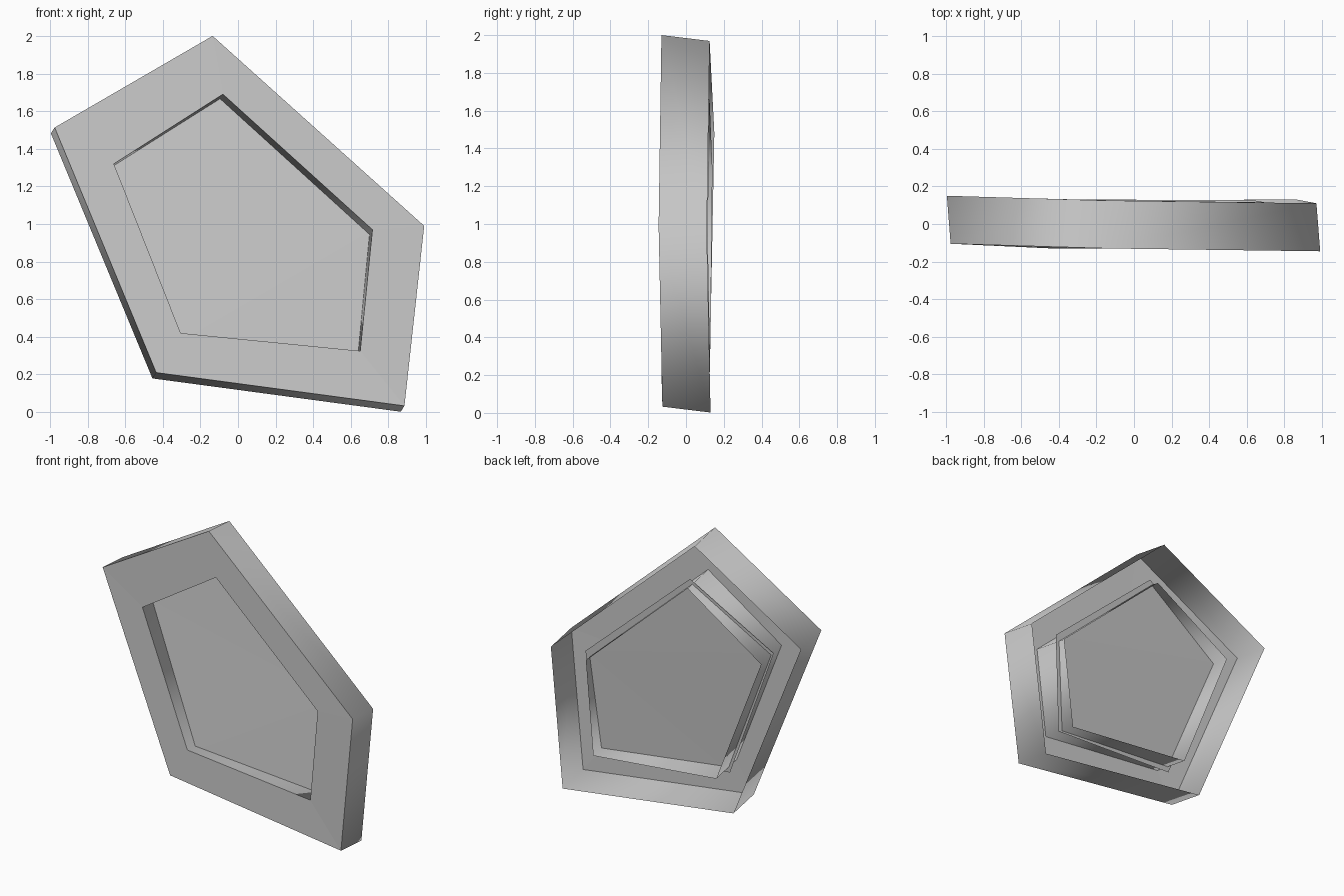
import bpy, bmesh
from mathutils import Vector

cube = bpy.data.objects.get("Cube")
if cube:
    bpy.data.objects.remove(cube, do_unlink=True)

grey = bpy.data.materials.new("plain grey")
grey.use_nodes = True
grey.diffuse_color = (0.6, 0.6, 0.6, 1)
grey.node_tree.nodes["Principled BSDF"].inputs["Base Color"].default_value = grey.diffuse_color

# Corners in order: top, left, lower left, lower right, upper right
OUTER = [(-.135, -.13, 2.0), (.99, -.145, .99), (.885, -.125, .033),
         (-.435, -.13, .21), (-.975, -.105, 1.513)]
OPENING = [(-.08, -.13, 1.69), (.715, -.14, .97), (.65, -.128, .325),
           (-.305, -.125, .42), (-.66, -.115, 1.32)]
PANEL = [(-.08, .07, 1.70), (.73, .07, .98), (.67, .025, .29),
         (-.32, -.03, .37), (-.69, .015, 1.32)]
DEPTH = Vector((-.02, .255, -.031))   # slanted push from front to back


def finish(name, bm):
    mesh = bpy.data.meshes.new(name)
    bm.to_mesh(mesh)
    bm.free()
    mesh.materials.append(grey)
    obj = bpy.data.objects.new(name, mesh)
    bpy.context.collection.objects.link(obj)
    return obj


def loop(bm, points, offset=Vector()):
    return [bm.verts.new(Vector(p) + offset) for p in points]


def bridge(bm, a, b, smooth):
    n = len(a)
    for i in range(n):
        j = (i + 1) % n
        face = bm.faces.new((a[i], a[j], b[j], b[i]))
        face.smooth = smooth


# Frame: front ring, outer wall and opening wall, open at the back
bm = bmesh.new()
outer, inner = loop(bm, OUTER), loop(bm, OPENING)
bridge(bm, inner, outer, False)
bridge(bm, outer, loop(bm, OUTER, DEPTH), True)
bridge(bm, loop(bm, OPENING, DEPTH), inner, True)
for edge in bm.edges:
    kinds = {f.smooth for f in edge.link_faces}
    edge.smooth = len(kinds) == 1
bmesh.ops.recalc_face_normals(bm, faces=bm.faces)
bm.faces.ensure_lookup_table()
if bm.faces[0].normal.y > 0:
    bmesh.ops.reverse_faces(bm, faces=bm.faces)
finish("pentagon_frame", bm)

# Sunken panel: tilted fan that passes slightly through the opening wall
bm = bmesh.new()
v = loop(bm, PANEL)
for i in (2, 3, 4):
    face = bm.faces.new((v[1], v[i], v[(i + 1) % 5]))
    face.normal_update()
    if face.normal.y > 0:
        face.normal_flip()
finish("sunken_panel", bm)
